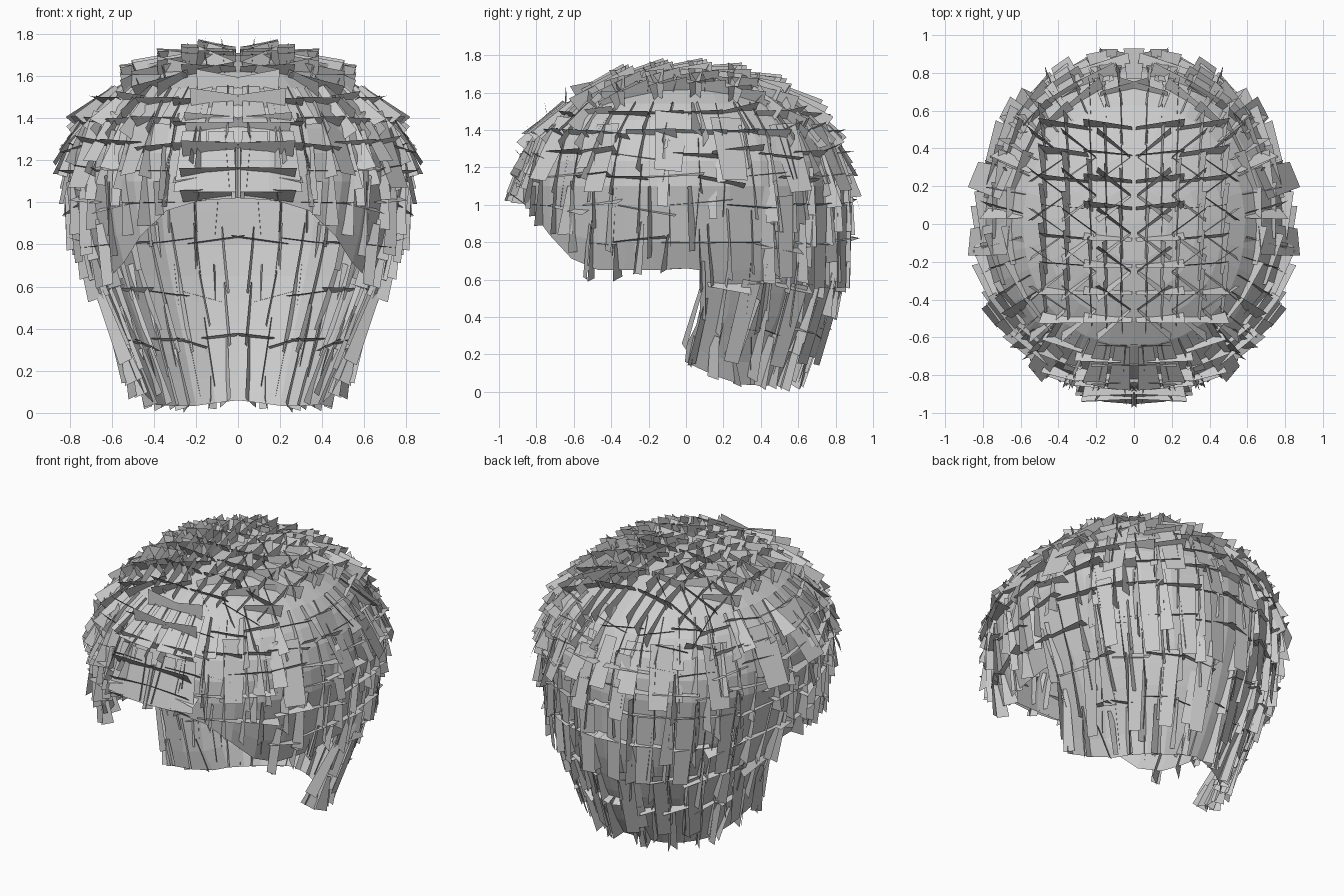
import bpy, bmesh, random
from math import sin, cos, asin, atan2, hypot, degrees, pi, radians
from mathutils import Vector, Matrix

if "Cube" in bpy.data.objects:
    bpy.data.objects.remove(bpy.data.objects["Cube"])

random.seed(4)
DOME = 1.2          # path length from crown to the widest ring
WIDEST = 1.1        # height of the widest ring


def lerp_table(table, x):
    for (x0, *a), (x1, *b) in zip(table, table[1:]):
        if x <= x1:
            f = max(0, (x - x0) / (x1 - x0))
            return [p + (q - p) * f for p, q in zip(a, b)]
    return list(table[-1][1:])


# height: half width, back reach, centre y
SECTIONS = [(0.0, .41, .54, .12), (.1, .46, .60, -.02), (.2, .50, .66, -.07), (.4, .58, .75, .03),
            (.6, .67, .82, .03), (.8, .75, .86, 0), (1.1, .81, .87, 0)]
# degrees from the front: lower hairline height
HAIRLINE = [(0, 1.02), (20, 1.0), (40, .80), (60, .58), (75, .64), (90, .66),
            (93, .16), (110, .04), (150, .03), (180, .06)]


def power(v, e):
    return (abs(v) ** e) * (1 if v >= 0 else -1)


def reach(th):
    th %= 360
    return DOME + WIDEST - lerp_table(HAIRLINE, min(th, 360 - th))[0]


def surf(th, d):
    """Point on the head at angle th (0 = front), path length d from the crown."""
    if d < DOME:
        t = max(d, 0) / DOME * pi / 2
        r, z = power(sin(t), .93), WIDEST + .61 * power(cos(t), .93)
    else:
        r, z = 1, max(.0, WIDEST - (d - DOME))
    a, back, c = lerp_table(SECTIONS, z)
    cx, cy = power(sin(radians(th)), .93), power(-cos(radians(th)), .93)
    y = c + cy * (back - c) if cy > 0 else cy * .89
    return Vector((cx * a * r, y * r, z))


def top(x, y):
    """Angle and path length of the dome point above (x, y)."""
    s, c = power(x / .81, 1 / .93), power(y / (.87 if y > 0 else .89), 1 / .93)
    r = min(1, hypot(s, c))
    return degrees(atan2(s, -c)), asin(r) / (pi / 2) * DOME


def normal(th, d):
    d = max(d, .03)
    n = (surf(th + 2, d) - surf(th - 2, d)).cross(surf(th, d - .02) - surf(th, d + .02))
    n.normalize()
    return n if n.dot(surf(th, d) - Vector((0, 0, .8))) > 0 else -n


def make(name, bm):
    me = bpy.data.meshes.new(name)
    for v in bm.verts:
        v.co.z = max(v.co.z, 0)
    bm.to_mesh(me)
    bm.free()
    ob = bpy.data.objects.new(name, me)
    bpy.context.collection.objects.link(ob)


def strip(bm, a, b, roll, w0, w1, lift0=0, lift1=0):
    """Tapered flat card from head point a to head point b, rolled about its length."""
    run = (surf(*b) - surf(*a)).normalized()
    quad = []
    for q, w, lift, flip in ((a, w0, lift0, 1), (b, w1, lift1, -1)):
        n = normal(*q)
        side = Matrix.Rotation(radians(roll), 3, run) @ n.cross(run).normalized()
        p = surf(*q) + n * lift
        quad += [bm.verts.new(p + side * w / 2 * s * flip) for s in (-1, 1)]
    bm.faces.new(quad)


# scalp shell: columns around the head, with a step at the ears
bm = bmesh.new()
half = [0, 12, 24, 36, 48, 60, 70, 80, 90, 93, 104, 116, 128, 141, 154, 167]
angles = half + [180] + [360 - t for t in half[:0:-1]]
crown = bm.verts.new(surf(0, 0))
cols = []
for t in angles:
    ear = min(reach(t), DOME + .45)
    ds = [DOME * (i + 1) / 8 for i in range(8)]
    ds += [DOME + (ear - DOME) * (i + 1) / 3 for i in range(3)]
    if reach(t) > ear + .1:
        ds += [ear + (reach(t) - ear) * (i + 1) / 5 for i in range(5)]
    cols.append([bm.verts.new(surf(t, d)) for d in ds])
for c0, c1 in zip(cols, cols[1:] + cols[:1]):
    bm.faces.new((crown, c0[0], c1[0]))
    for i in range(min(len(c0), len(c1)) - 1):
        bm.faces.new((c0[i], c0[i + 1], c1[i + 1], c1[i]))
make("scalp_shell", bm)

# tilted locks flowing down over the sides, made on one half and mirrored below
bm = bmesh.new()
d = .6
while d < 2.1:
    ring = 10
    for i in range(ring):
        th = (i + random.random() * .7) * 180 / ring
        end = reach(th)
        tip = min(d + random.uniform(.25, .4), end)
        if tip - d < .15:
            continue
        strip(bm, (th, d), (th, tip), random.choice((15, 45, -45, 65, -65)),
              random.uniform(.03, .07), random.uniform(.04, .09), 0, random.uniform(.02, .06))
    d += .2

# broad outer locks on the sides and back
for th, d, w in [(35, .75, .14), (60, .8, .16), (85, .7, .18), (105, .75, .18), (130, .8, .16),
                 (155, .8, .14), (172, .9, .12), (125, 1.25, .1), (143, 1.3, .11), (160, 1.3, .11),
                 (174, 1.3, .11), (112, 1.7, .1), (135, 1.72, .1), (152, 1.7, .1), (170, 1.7, .1)]:
    strip(bm, (th, d), (th, min(d + .42, reach(th))), random.uniform(-15, 15), w, w * .8, .02, .07)

# upright fins running down to the hairline
for i, th in enumerate(range(4, 180, 9)):
    d = .6
    while d < reach(th) - .12:
        L = min(random.uniform(.26, .38), reach(th) - d)
        strip(bm, (th, d), (th + random.uniform(-2, 2), d + L), 90 + random.uniform(-25, 25),
              .04, random.uniform(.06, .12), 0, .015)
        d += L * .85

# upright fins running around the head in rings
for d in (.7, .85, 1.0, 1.15, 1.3, 1.5, 1.72, 1.95):
    th = 5
    while th < 170:
        step = random.uniform(14, 20)
        if d < min(reach(th), reach(th + step)) and not (d > 1.6 and th < 93):
            strip(bm, (th, d), (th + step, d + random.uniform(-.04, .06)),
                  90 + random.uniform(-28, 28), .04, random.uniform(.06, .12), .005, .015)
        th += step * .9

# crown fins: lengthwise, crosswise and diagonal
for x in (.06, .14, .22, .34, .46):
    y = -.6 + x * .3
    while y < .55 - x * .3:
        strip(bm, top(x, y), top(x + .01, y + .27), 90 + random.uniform(-15, 15), .04, .1, .01, .03)
        y += .2
for y in (-.5, -.36, -.22, -.08, .08, .22, .36, .5):
    for x0, x1 in ((.01, .26), (.24, .48)):
        strip(bm, top(x0, y), top(x1, y + .02), 90 + random.uniform(-30, 30), .05, .1, .01, .025)
for y in (-.45, -.25, -.05, .15, .35):
    for x in (.02, .2, .36):
        for s in (-1, 1):
            strip(bm, top(x, y), top(x + .17, y + .13 * s), s * random.uniform(60, 85),
                  .04, .09, .01, .035)
bmesh.ops.duplicate(bm, geom=bm.verts[:] + bm.edges[:] + bm.faces[:])
verts = list(bm.verts)
for v in verts[len(verts) // 2:]:
    v.co.x *= -1
make("hair_locks", bm)

# fringe cards and cross strips on the centre line
bm = bmesh.new()
for d in (.58, .72, .87, 1.02, 1.15, 1.25):
    for s in (-1, 1):
        strip(bm, (0, d), (s * 17, d + .02), s * 55, .05, .1, .02, .05)
for th in (-14, -5, 5, 14):
    strip(bm, (th, .92), (th, 1.25), 0, .12, .16, .01, .06)
    strip(bm, (th, .6), (th, .9), 0, .08, .12, .01, .06)
for th in (168, 180, 192):
    strip(bm, (th, .8), (th, 1.15), 0, .08, .11, .01, .06)
make("fringe_cards", bm)
